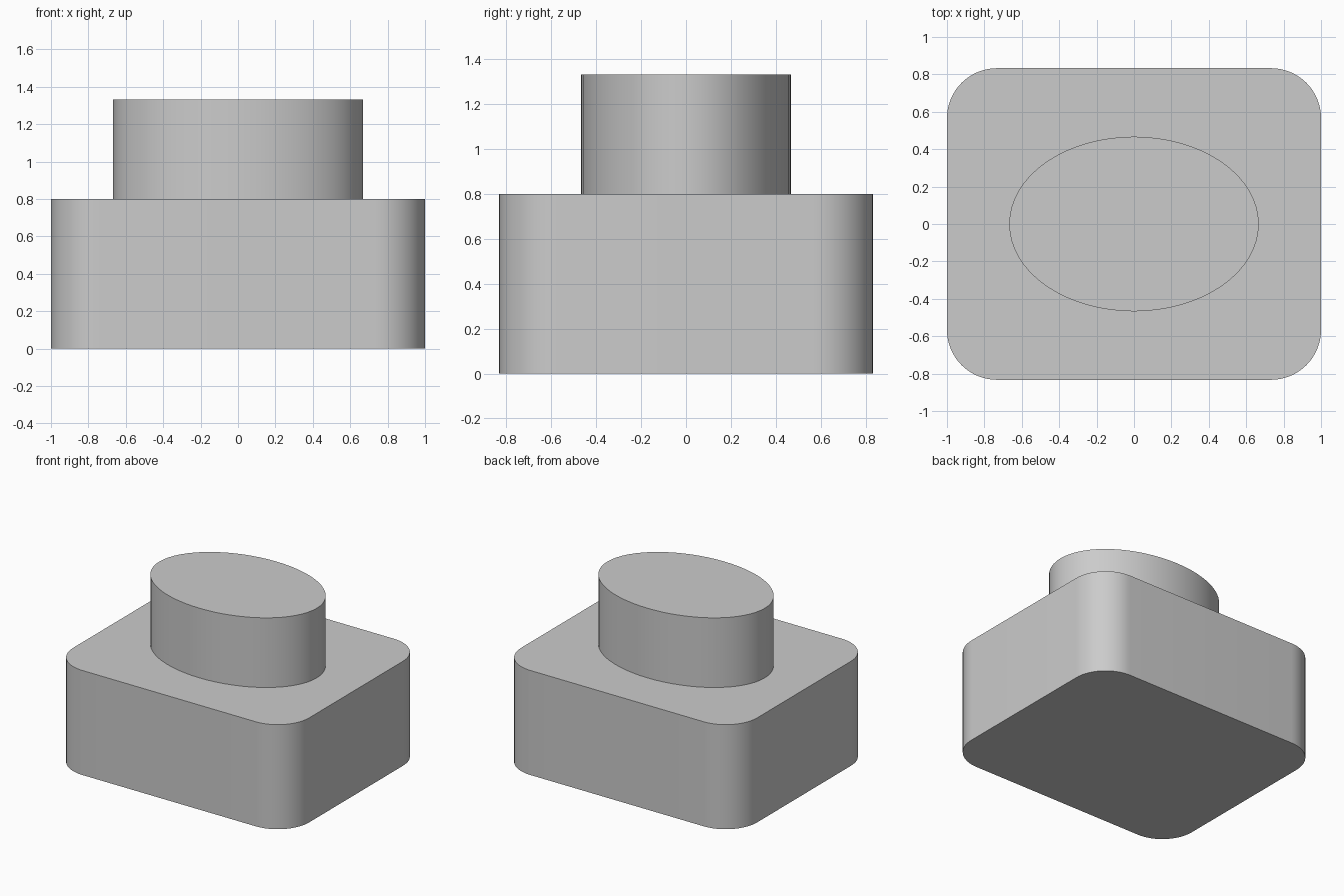
import bpy
import bmesh
from math import cos, sin, pi, radians

cube = bpy.data.objects.get("Cube")
if cube:
    bpy.data.objects.remove(cube, do_unlink=True)

grey = bpy.data.materials.new("plain grey")
grey.use_nodes = True
colour = (0.6, 0.6, 0.6, 1)
grey.diffuse_color = colour
grey.node_tree.nodes["Principled BSDF"].inputs["Base Color"].default_value = colour


def rounded_rectangle(half_x, half_y, radius, steps=16):
    """Outline made of four quarter arcs joined by straight sides."""
    points = []
    for corner, (sx, sy) in enumerate([(1, 1), (-1, 1), (-1, -1), (1, -1)]):
        for i in range(steps + 1):
            a = (corner + i / steps) * pi / 2
            points.append((sx * (half_x - radius) + radius * cos(a),
                           sy * (half_y - radius) + radius * sin(a)))
    return points


def ellipse(half_x, half_y, steps=64):
    angles = [2 * pi * i / steps for i in range(steps)]
    return [(half_x * cos(a), half_y * sin(a)) for a in angles]


def extrude_outline(name, outline, bottom, top):
    """Closed prism with smooth walls and sharp rims."""
    bm = bmesh.new()
    base = bm.faces.new([bm.verts.new((x, y, bottom)) for x, y in outline])
    result = bmesh.ops.extrude_face_region(bm, geom=[base], use_keep_orig=True)
    for v in result["geom"]:
        if isinstance(v, bmesh.types.BMVert):
            v.co.z = top
    bmesh.ops.recalc_face_normals(bm, faces=bm.faces)
    mesh = bpy.data.meshes.new(name)
    bm.to_mesh(mesh)
    bm.free()
    mesh.materials.append(grey)
    obj = bpy.data.objects.new(name, mesh)
    bpy.context.collection.objects.link(obj)
    bpy.ops.object.select_all(action="DESELECT")
    obj.select_set(True)
    bpy.context.view_layer.objects.active = obj
    bpy.ops.object.shade_smooth_by_angle(angle=radians(30))
    return obj


# Rounded block with an oval boss standing on it
extrude_outline("base_block", rounded_rectangle(1, 0.833, 0.267), 0, 0.8)
extrude_outline("oval_boss", ellipse(0.667, 0.467), 0.8, 1.333)
